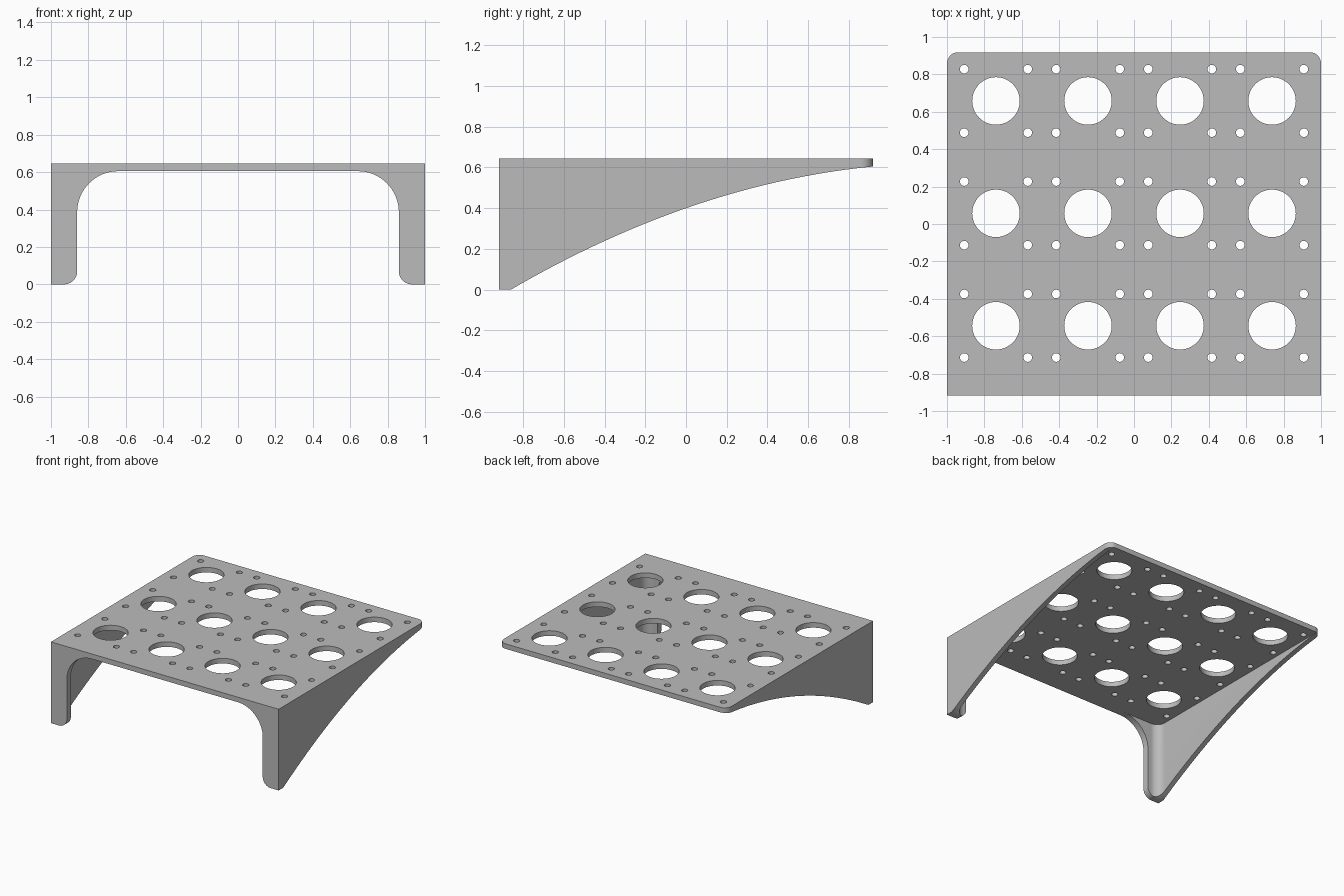
import bpy, bmesh
from math import sin, cos, radians

cube = bpy.data.objects.get("Cube")
if cube:
    bpy.data.objects.remove(cube, do_unlink=True)

HEIGHT, PLATE_Z = 0.645, 0.605
FRONT, BACK, SIDE = -0.918, 0.918, 0.04
FLANGE = 0.05

grey = bpy.data.materials.new("plain grey")
grey.use_nodes = True
grey.diffuse_color = (0.5, 0.5, 0.5, 1)
grey.node_tree.nodes["Principled BSDF"].inputs["Base Color"].default_value = (0.5, 0.5, 0.5, 1)


def arc(cx, cy, r, start, end, steps=16):
    angles = [radians(start + (end - start) * i / steps) for i in range(steps + 1)]
    return [(cx + r * cos(a), cy + r * sin(a)) for a in angles]


def mirrored(half):
    """Close a left-hand outline with its reflection in x."""
    return half + [(-x, y) for x, y in reversed(half)]


def add_prism(bm, points, axis, low, high):
    """Extrude a flat outline along the chosen axis."""
    def place(p, d):
        return {"x": (d, p[0], p[1]), "y": (p[0], d, p[1]), "z": (p[0], p[1], d)}[axis]
    a = [bm.verts.new(place(p, low)) for p in points]
    b = [bm.verts.new(place(p, high)) for p in points]
    bm.faces.new(a)
    bm.faces.new(b)
    for i in range(len(a)):
        j = (i + 1) % len(a)
        bm.faces.new((a[i], a[j], b[j], b[i]))


def make(name, prisms):
    bm = bmesh.new()
    for p in prisms:
        add_prism(bm, *p)
    bmesh.ops.recalc_face_normals(bm, faces=bm.faces)
    mesh = bpy.data.meshes.new(name)
    bm.to_mesh(mesh)
    bm.free()
    mesh.materials.append(grey)
    obj = bpy.data.objects.new(name, mesh)
    bpy.context.scene.collection.objects.link(obj)
    return obj


def combine(target, cutter, operation):
    bpy.context.view_layer.objects.active = target
    mod = target.modifiers.new("cut", "BOOLEAN")
    mod.operation, mod.solver, mod.object = operation, "EXACT", cutter
    bpy.ops.object.modifier_apply(modifier=mod.name)
    bpy.data.objects.remove(cutter, do_unlink=True)


# Side profile with the swept lower edge
ys = [-0.86 + 1.96 * i / 48 for i in range(49)]
sweep = [(y, max(0, 0.4 + 0.348 * y - 0.1361 * y * y)) for y in ys]
profile = [(1.1, HEIGHT), (-1.1, HEIGHT), (-1.1, 0)] + sweep
shelf = make("shelf_bracket", [(profile, "x", -1.1, 1.1)])

# Plan outline with rounded back corners
plan = mirrored([(1, FRONT)] + arc(0.94, BACK - 0.06, 0.06, 0, 90))
combine(shelf, make("plan_outline", [(plan, "z", -1, 2)]), "INTERSECT")

# Hollow under the plate, filleted where the sides meet the front flange
inner_x, inner_y, fillet = 1 - SIDE, FRONT + FLANGE, 0.07
hollow = mirrored([(inner_x, 1.2)] + arc(inner_x - fillet, inner_y + fillet, fillet, 0, -90))
combine(shelf, make("hollow", [(hollow, "z", -1, PLATE_Z)]), "DIFFERENCE")

# Arched front opening with rounded feet
arch = mirrored([(0.93, -0.2)] + arc(0.93, 0.07, 0.07, 270, 180)
                + arc(0.64, PLATE_Z - 0.22, 0.22, 0, 90))
combine(shelf, make("arch", [(arch, "y", -1.2, -0.75)]), "DIFFERENCE")

# Large holes, each with four small fixing holes around it
holes = []
for x in (-0.738, -0.246, 0.246, 0.738):
    for y in (-0.544, 0.057, 0.658):
        holes.append((arc(x, y, 0.127, 0, 352.5, 47), "z", 0.55, 0.8))
        for dx in (-0.17, 0.17):
            for dy in (-0.17, 0.17):
                holes.append((arc(x + dx, y + dy, 0.023, 0, 345, 23), "z", 0.55, 0.8))
combine(shelf, make("holes", holes), "DIFFERENCE")

# Smooth the curved walls, keep real edges sharp
bpy.ops.object.select_all(action="DESELECT")
shelf.select_set(True)
bpy.context.view_layer.objects.active = shelf
bpy.ops.object.shade_smooth_by_angle(angle=radians(30))
